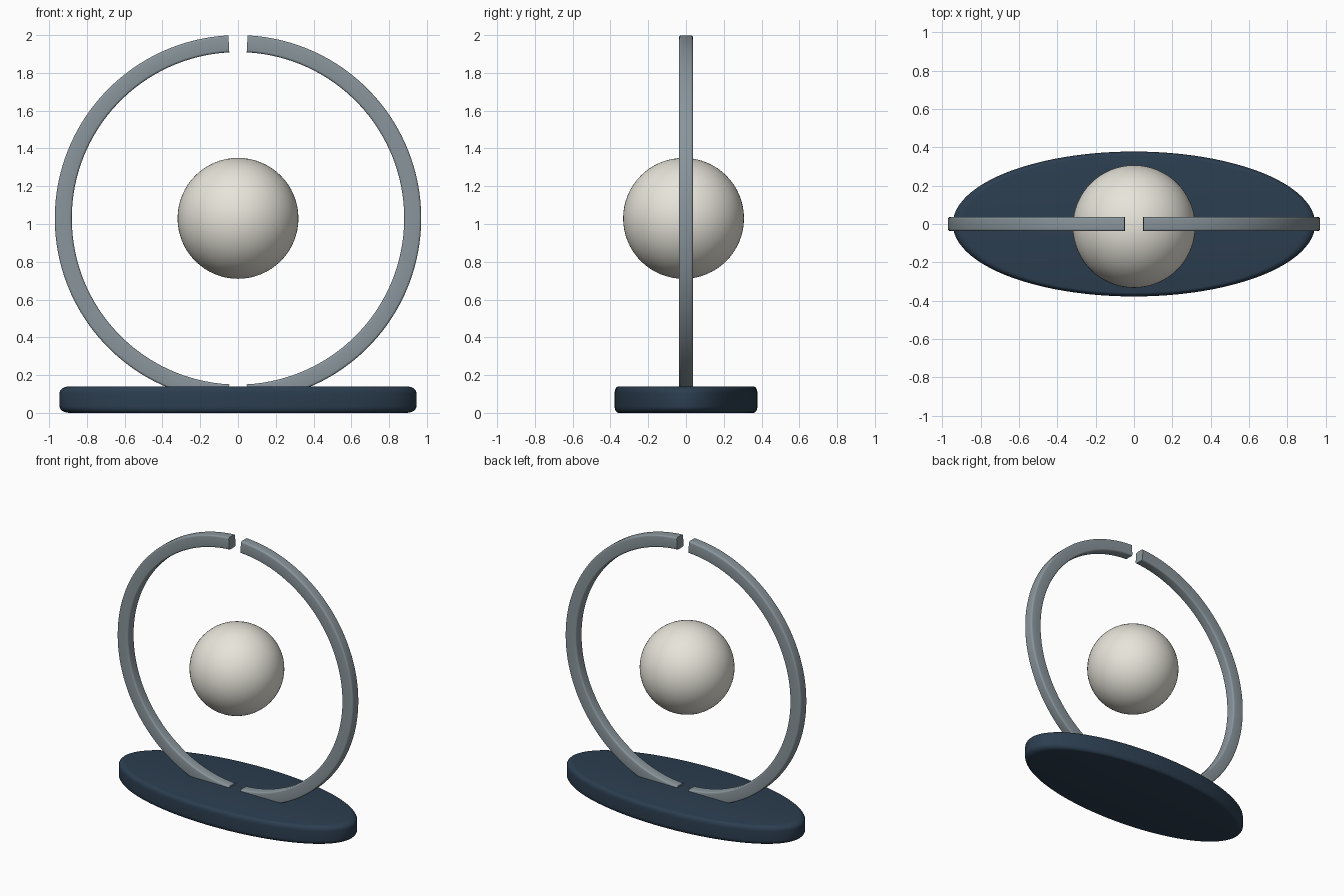
import bpy, bmesh
from math import sin, cos, pi, radians

if "Cube" in bpy.data.objects:
    bpy.data.objects.remove(bpy.data.objects["Cube"])

CZ = 1.03  # height of ring and globe centre


def material(name, rgb):
    m = bpy.data.materials.new(name)
    m.diffuse_color = (*rgb, 1)
    m.use_nodes = True
    m.node_tree.nodes["Principled BSDF"].inputs["Base Color"].default_value = m.diffuse_color
    return m


def finish(name, bm, mat):
    bmesh.ops.recalc_face_normals(bm, faces=bm.faces)
    me = bpy.data.meshes.new(name)
    bm.to_mesh(me)
    bm.free()
    me.materials.append(mat)
    ob = bpy.data.objects.new(name, me)
    bpy.context.collection.objects.link(ob)
    bpy.ops.object.select_all(action='DESELECT')
    bpy.context.view_layer.objects.active = ob
    ob.select_set(True)
    bpy.ops.object.shade_smooth_by_angle(angle=radians(35))
    return ob


def rounded_rect(w, h, rw, rh, n=4):
    """Closed outline of a rectangle with elliptical corners."""
    pts = []
    for q, (sx, sy) in enumerate([(1, 1), (-1, 1), (-1, -1), (1, -1)]):
        for i in range(n + 1):
            a = pi / 2 * (q + i / n)
            pts.append((sx * (w / 2 - rw) + rw * cos(a), sy * (h / 2 - rh) + rh * sin(a)))
    return pts


def half_ring(name, side, mat):
    """Rounded bar swept along a half circle in the xz plane, with capped ends."""
    bm = bmesh.new()
    outline = rounded_rect(0.09, 0.075, 0.012, 0.012)
    steps, half = 64, radians(87)
    loops = []
    for i in range(steps + 1):
        a = -half + 2 * half * i / steps
        loops.append([bm.verts.new((side * (0.925 + u) * cos(a), v, CZ + (0.925 + u) * sin(a)))
                      for u, v in outline])
    n = len(outline)
    for p, q in zip(loops, loops[1:]):
        for j in range(n):
            k = (j + 1) % n
            bm.faces.new((p[j], p[k], q[k], q[j]))
    bm.faces.new(loops[0])
    bm.faces.new(loops[-1])
    return finish(name, bm, mat)


steel = material("ring_grey", (0.25, 0.30, 0.33))
navy = material("base_navy", (0.025, 0.048, 0.08))
ivory = material("globe_ivory", (0.80, 0.78, 0.70))

# Two halves of the split ring
half_ring("ring_right", 1, steel)
half_ring("ring_left", -1, steel)

# Oval base: rounded disc, stretched along x
bm = bmesh.new()
H, rr, rz, N, B = 0.14, 0.055, 0.035, 96, 6
profile = [(1 - rr + rr * sin(pi / 2 * i / B), rz - rz * cos(pi / 2 * i / B)) for i in range(B + 1)]
profile += [(r, H - z) for r, z in reversed(profile)]
rows = [[bm.verts.new((0.945 * r * cos(2 * pi * j / N), 0.378 * r * sin(2 * pi * j / N), z))
         for j in range(N)] for r, z in profile]
for p, q in zip(rows, rows[1:]):
    for j in range(N):
        k = (j + 1) % N
        bm.faces.new((p[j], p[k], q[k], q[j]))
bm.faces.new(rows[0])
bm.faces.new(rows[-1])
finish("oval_base", bm, navy)

# Floating globe
bm = bmesh.new()
bmesh.ops.create_uvsphere(bm, u_segments=64, v_segments=32, radius=0.32)
bmesh.ops.translate(bm, verts=bm.verts, vec=(0, -0.013, CZ))
finish("globe", bm, ivory)
